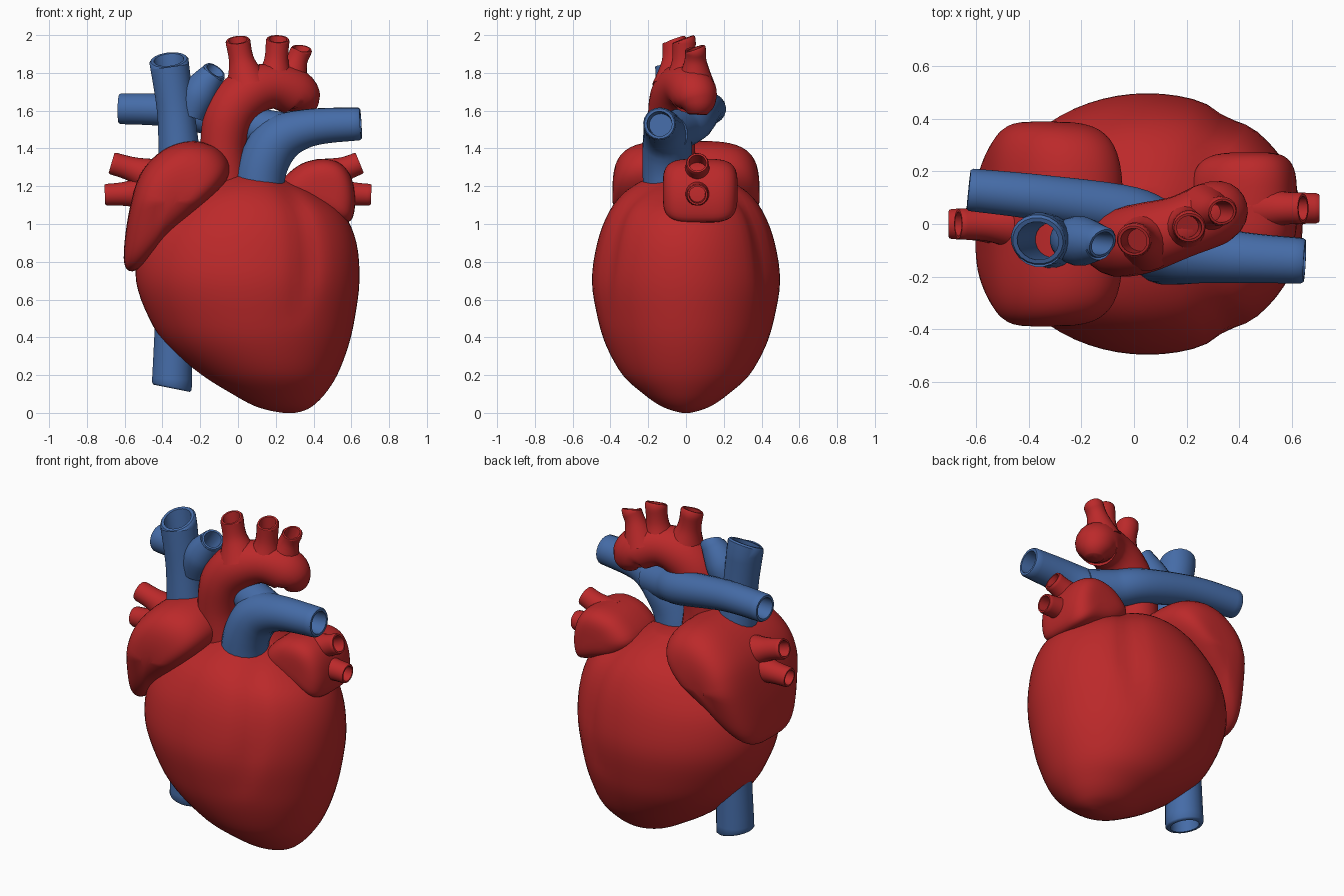
import bpy, bmesh, math
from mathutils import Vector

if "Cube" in bpy.data.objects:
    bpy.data.objects.remove(bpy.data.objects["Cube"], do_unlink=True)


def material(name, color):
    m = bpy.data.materials.new(name)
    m.use_nodes = True
    m.diffuse_color = color
    bsdf = next(n for n in m.node_tree.nodes if n.type == "BSDF_PRINCIPLED")
    bsdf.inputs["Base Color"].default_value = color
    bsdf.inputs["Roughness"].default_value = 0.6
    return m


RED = material("muscle red", (0.5, 0.022, 0.023, 1))
BLUE = material("vein blue", (0.06, 0.15, 0.39, 1))


def smooth_points(points, steps, closed=False):
    """Catmull-Rom resampling of tuples of any length."""
    n, out = len(points), []
    pick = (lambda i: points[i % n]) if closed else (lambda i: points[max(0, min(n - 1, i))])
    for i in range(n if closed else n - 1):
        for s in range(steps):
            t = s / steps
            out.append(tuple(
                b + t * (c - a + t * (2 * a - 5 * b + 4 * c - d + t * (3 * (b - c) + d - a))) / 2
                for a, b, c, d in zip(pick(i - 1), pick(i), pick(i + 1), pick(i + 2))))
    if not closed:
        out.append(tuple(points[-1]))
    return out


def skin(name, rings, mat, cap_start=True, cap_end=True):
    """Bridge equal rings of points into one smooth surface."""
    bm = bmesh.new()
    loops = [[bm.verts.new(p) for p in ring] for ring in rings]
    n = len(loops[0])
    for a, b in zip(loops, loops[1:]):
        for i in range(n):
            j = (i + 1) % n
            bm.faces.new((a[i], a[j], b[j], b[i]))
    if cap_start:
        bm.faces.new(loops[0][::-1])
    if cap_end:
        bm.faces.new(loops[-1])
    bmesh.ops.recalc_face_normals(bm, faces=bm.faces)
    mesh = bpy.data.meshes.new(name)
    bm.to_mesh(mesh)
    bm.free()
    mesh.materials.append(mat)
    obj = bpy.data.objects.new(name, mesh)
    bpy.context.collection.objects.link(obj)
    bpy.ops.object.select_all(action="DESELECT")
    obj.select_set(True)
    bpy.context.view_layer.objects.active = obj
    bpy.ops.object.shade_smooth_by_angle(angle=math.radians(50))


def vessel(name, path, mat, hollow=0.12, facing=None, sides=20):
    """Tube through (x, y, z, radius) points; its far end is a hollow mouth."""
    pts = smooth_points(path, 6)
    centres = [Vector(p[:3]) for p in pts]
    rings, side, last = [], None, None
    for i, (c, p) in enumerate(zip(centres, pts)):
        t = (centres[min(i + 1, len(pts) - 1)] - centres[max(i - 1, 0)]).normalized()
        if facing and i == len(pts) - 1:
            t = Vector(facing).normalized()
        if side is None:
            side = t.orthogonal().normalized()
        else:
            side = last.rotation_difference(t) @ side
        last = t
        up = t.cross(side)
        turn = [math.tau * k / sides for k in range(sides)]
        around = [side * math.cos(a) + up * math.sin(a) for a in turn]
        rings.append([c + d * p[3] for d in around])
    if hollow:
        r, c = pts[-1][3], centres[-1]
        inward = (centres[-2] - c).normalized() * hollow
        rings.append([c + last * 0.01 + d * r * 0.92 for d in around])
        rings.append([c + last * 0.01 + d * r * 0.76 for d in around])
        rings.append([c + inward + d * r * 0.7 for d in around])
    skin(name, rings, mat, cap_end=hollow < 0.3)


def pillow(name, outline, y_mid, y_half, taper=0, power=3.8, rows=24):
    """Front outline (x, z) swept through the depth with rounded ends, thinner at the foot."""
    pts = smooth_points(outline, 5, closed=True)
    cx = sum(p[0] for p in pts) / len(pts)
    cz = sum(p[1] for p in pts) / len(pts)
    rings = []
    for k in range(rows + 1):
        a = math.pi * (0.01 + 0.98 * k / rows)
        s = math.sin(a) ** (2 / power)
        y = y_half * math.copysign(abs(math.cos(a)) ** (2 / power), -math.cos(a))
        rings.append([(cx + (x - cx) * s, y_mid + y * (1 - taper * s * max(0, cz - z)),
                       cz + (z - cz) * s) for x, z in pts])
    skin(name, rings, RED)


# Ventricles: stacked ovals (height, right edge, left edge, half depth)
levels = [(0, 0.24, 0.3, 0.02), (0.012, 0.17, 0.35, 0.07), (0.04, 0.08, 0.4, 0.14),
          (0.1, -0.03, 0.46, 0.225), (0.2, -0.19, 0.525, 0.335), (0.35, -0.37, 0.583, 0.42),
          (0.5, -0.47, 0.618, 0.467), (0.7, -0.54, 0.643, 0.498), (0.9, -0.52, 0.627, 0.47),
          (1.05, -0.42, 0.56, 0.415), (1.15, -0.3, 0.43, 0.345), (1.22, -0.16, 0.29, 0.25),
          (1.27, -0.05, 0.17, 0.13)]
rings = []
for z, x0, x1, depth in smooth_points(levels, 4):
    ring = []
    groove_x = 0.365 - 0.6 * (z - 0.8) ** 2
    strength = 0.03 * max(0, min(1, (z - 0.45) / 0.3))
    for k in range(64):
        a = math.tau * k / 64
        x = (x0 + x1) / 2 + (x1 - x0) / 2 * math.cos(a)
        y = depth * math.sin(a)
        dent = strength * math.exp(-((x - groove_x) / 0.06) ** 2)
        ring.append((x, y - math.copysign(min(dent, abs(y)), y), z))
    rings.append(ring)
skin("ventricles", rings, RED)

# Atria
pillow("right_atrium", [(-0.26, 1.44), (-0.12, 1.41), (-0.045, 1.32), (-0.07, 1.21),
                        (-0.21, 1.06), (-0.38, 0.91), (-0.49, 0.79), (-0.57, 0.75),
                        (-0.605, 0.82), (-0.58, 1.05), (-0.52, 1.26), (-0.4, 1.39)],
       0, 0.39, taper=0.9)
pillow("left_atrium", [(0.22, 1.2), (0.32, 1.31), (0.45, 1.345), (0.55, 1.315), (0.605, 1.23),
                       (0.62, 1.1), (0.585, 1.01), (0.46, 1.04), (0.3, 1.1)], 0.075, 0.198)

# Aortic arch, closed at its far end, with three flared branches on top
vessel("aortic_arch", [(-0.06, -0.06, 1.2, 0.12), (-0.08, -0.07, 1.4, 0.12),
                       (-0.045, -0.07, 1.58, 0.132), (0.05, -0.05, 1.69, 0.133),
                       (0.18, -0.01, 1.73, 0.12), (0.3, 0.04, 1.695, 0.123),
                       (0.335, 0.06, 1.635, 0.1), (0.34, 0.06, 1.58, 0.05)], RED, hollow=0)
for i, (base_x, tip_x, y, top, r) in enumerate([(0.05, 0, -0.06, 1.965, 0.066),
                                                (0.19, 0.21, -0.01, 1.97, 0.063),
                                                (0.27, 0.335, 0.05, 1.92, 0.057)]):
    mid_x = base_x + (tip_x - base_x) * 0.6
    vessel(f"arch_branch_{i + 1}", [(base_x, y, 1.74, r * 1.8), (mid_x, y, 1.86, r * 1.05),
                                    (tip_x, y, top, r)], RED,
           facing=(2 * (tip_x - base_x), -0.35, 0.93))

# Pulmonary trunk and its two arms
vessel("pulmonary_trunk", [(0.1, -0.09, 1.1, 0.135), (0.13, -0.1, 1.3, 0.132),
                           (0.21, -0.1, 1.44, 0.13), (0.38, -0.125, 1.51, 0.1),
                           (0.64, -0.14, 1.53, 0.087)], BLUE)
vessel("pulmonary_right_arm", [(0.28, -0.09, 1.48, 0.105), (0.12, -0.03, 1.505, 0.107),
                               (-0.02, 0.045, 1.54, 0.1), (-0.35, 0.1, 1.6, 0.088),
                               (-0.62, 0.13, 1.61, 0.082)], BLUE)

# Great veins
vessel("upper_great_vein", [(-0.31, -0.06, 1.36, 0.112), (-0.33, -0.06, 1.6, 0.1),
                            (-0.365, -0.06, 1.86, 0.105)], BLUE, hollow=0.45,
       facing=(-0.1, -0.4, 0.9))
vessel("upper_vein_branch", [(-0.25, -0.06, 1.57, 0.075), (-0.205, -0.065, 1.69, 0.095),
                             (-0.125, -0.07, 1.805, 0.064)], BLUE, facing=(0.5, -0.4, 0.7))
vessel("lower_great_vein", [(-0.33, 0.02, 0.85, 0.1), (-0.34, 0.02, 0.5, 0.1),
                            (-0.35, 0.02, 0.14, 0.108)], BLUE, facing=(-0.2, 0, -1))

# Lung veins, two on each side
for side, sign, y, reach in (("right", -1, 0, 0), ("left", 1, 0.06, 0.025)):
    vessel(f"{side}_lung_vein_upper", [(sign * 0.45, y, 1.25, 0.1),
                                       (sign * 0.56, y, 1.29, 0.066),
                                       (sign * (0.66 - reach), y, 1.32, 0.06)], RED)
    vessel(f"{side}_lung_vein_lower", [(sign * 0.45, y, 1.17, 0.1),
                                       (sign * 0.59, y, 1.16, 0.066),
                                       (sign * 0.695, y, 1.155, 0.058)], RED)
